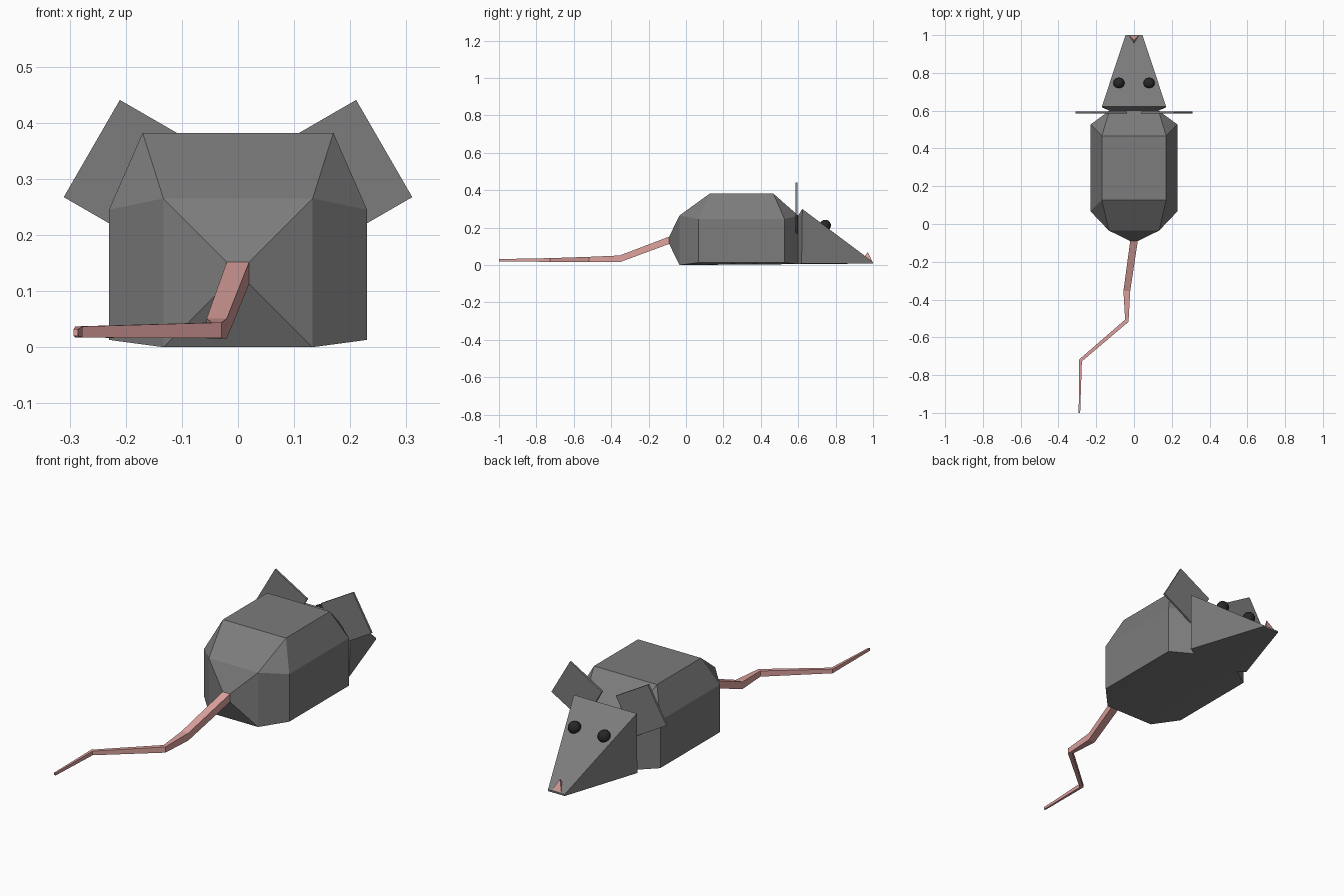
import bpy, bmesh, math
from mathutils import Vector, Matrix

if "Cube" in bpy.data.objects:
    bpy.data.objects.remove(bpy.data.objects["Cube"])


def material(name, rgb):
    m = bpy.data.materials.new(name)
    m.diffuse_color = (*rgb, 1)
    m.use_nodes = True
    m.node_tree.nodes["Principled BSDF"].inputs["Base Color"].default_value = m.diffuse_color
    return m


GREY = material("grey fur", (0.2, 0.2, 0.2))
PINK = material("pink skin", (0.72, 0.36, 0.34))
BLACK = material("black eye", (0.02, 0.02, 0.02))


def finish(name, bm, mat):
    bmesh.ops.recalc_face_normals(bm, faces=bm.faces)
    me = bpy.data.meshes.new(name)
    bm.to_mesh(me)
    bm.free()
    me.materials.append(mat)
    ob = bpy.data.objects.new(name, me)
    bpy.context.collection.objects.link(ob)
    return ob


def hull(name, half_points, mat, open_y=None):
    """Faceted convex solid from points mirrored in x; caps at open_y are removed."""
    bm = bmesh.new()
    for x, y, z in half_points:
        for s in ((1, -1) if x else (1,)):
            bm.verts.new((s * x, y, z))
    bmesh.ops.convex_hull(bm, input=bm.verts)
    bmesh.ops.dissolve_limit(bm, angle_limit=math.radians(1),
                             verts=bm.verts, edges=bm.edges)
    bmesh.ops.recalc_face_normals(bm, faces=bm.faces)
    if open_y is not None:
        caps = [f for f in bm.faces if all(abs(v.co.y - open_y) < 1e-4 for v in f.verts)]
        bmesh.ops.delete(bm, geom=caps, context='FACES_ONLY')
    return finish(name, bm, mat)


# Body: tail root, rump, widest sides, back, neck
NECK = [(0.13, 0.60, 0.265), (0.13, 0.60, 0.005)]
hull("body", [(0.02, -0.09, 0.152), (0.02, -0.09, 0.113),
              (0.133, -0.035, 0.265), (0.133, -0.035, 0.0),
              (0.23, 0.067, 0.245), (0.23, 0.067, 0.013),
              (0.23, 0.527, 0.245), (0.23, 0.527, 0.013),
              (0.17, 0.127, 0.382), (0.17, 0.467, 0.382)] + NECK, GREY, 0.60)

# Wedge head flaring out from the neck
hull("head", NECK + [(0.17, 0.622, 0.30), (0.17, 0.618, 0.008),
                     (0.045, 1.0, 0.016), (0.045, 1.0, 0.008)], GREY, 0.60)

# Nose
hull("nose", [(0.026, 0.998, 0.015), (0, 0.955, 0.045), (0, 0.972, 0.07)], PINK)

# Ears and eyes
for s, side in ((1, "right"), (-1, "left")):
    bm = bmesh.new()
    bmesh.ops.create_cube(bm, size=1, matrix=Matrix.Translation((s * 0.174, 0.59, 0.304))
                          @ Matrix.Rotation(s * math.radians(-30), 4, 'Y')
                          @ Matrix.Diagonal((0.2, 0.01, 0.2, 1)))
    # keep the tilt so that the outer corner points down and out
    c = Vector((s * 0.174, 0.59, 0.304))
    for v, (a, b) in zip(bm.verts, [(a, b) for a in (-.1, .1) for _ in (0, 1) for b in (-.1, .1)]):
        d = 0.005 if v.co.y > 0.59 else -0.005
        v.co = c + Vector((s * (a * 0.866 + b * 0.5), d, a * 0.5 - b * 0.866))
    bmesh.ops.delete(bm, geom=bm.faces[:], context='FACES_ONLY')
    bmesh.ops.convex_hull(bm, input=bm.verts)
    bmesh.ops.dissolve_limit(bm, angle_limit=0.02, verts=bm.verts, edges=bm.edges)
    finish(side + "_ear", bm, GREY)

    bm = bmesh.new()
    bmesh.ops.create_uvsphere(bm, u_segments=16, v_segments=10, radius=0.03,
                              matrix=Matrix.Translation((s * 0.08, 0.745, 0.212)))
    for f in bm.faces:
        f.smooth = True
    finish(side + "_eye", bm, BLACK)

# Tail: square section swept along a kinked path (centre, half width vector, half height)
bm = bmesh.new()
prev = None
for c, (wx, wy), h in [((0, -0.09, 0.1325), (0.02, 0), 0.0195),
                       ((-0.038, -0.355, 0.033), (0.018, 0), 0.018),
                       ((-0.038, -0.512, 0.030), (0.009, -0.006), 0.014),
                       ((-0.283, -0.722, 0.027), (0.007, -0.005), 0.010),
                       ((-0.289, -1.0, 0.026), (0.004, 0), 0.006)]:
    ring = [bm.verts.new((c[0] + a * wx, c[1] + a * wy, c[2] + b * h))
            for a, b in ((-1, -1), (1, -1), (1, 1), (-1, 1))]
    if prev:
        for i in range(4):
            j = (i + 1) % 4
            bm.faces.new((prev[i], prev[j], ring[j], ring[i]))
    prev = ring
bm.faces.new(prev)
finish("tail", bm, PINK)
